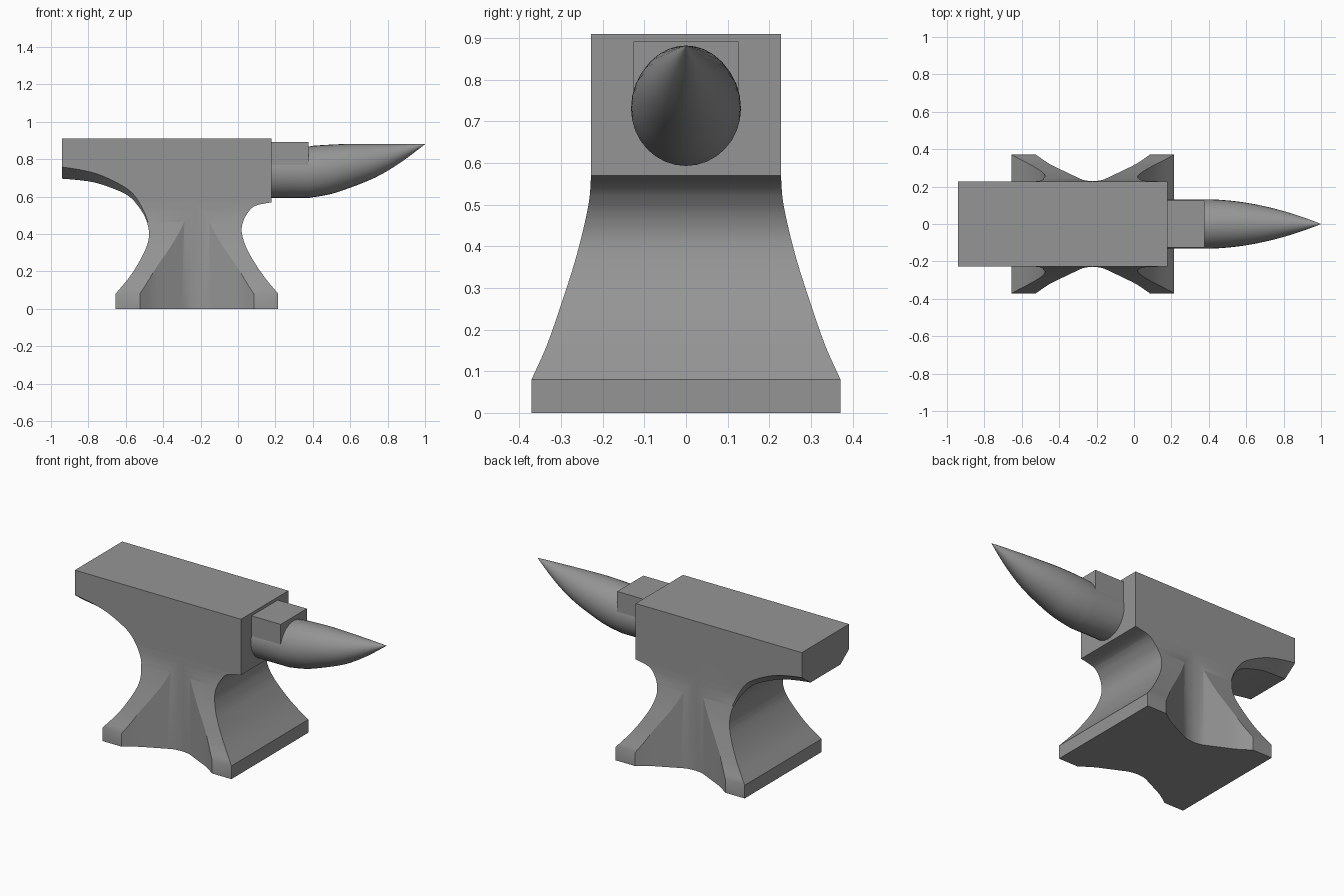
import bpy, bmesh, math
from mathutils import Vector

cube = bpy.data.objects.get("Cube")
if cube:
    bpy.data.objects.remove(cube, do_unlink=True)

steel = bpy.data.materials.new("steel grey")
steel.use_nodes = True
STEEL = (0.3, 0.3, 0.3, 1)
steel.diffuse_color = STEEL
steel.node_tree.nodes["Principled BSDF"].inputs["Base Color"].default_value = STEEL


def loft(name, sections):
    """Skin closed rings of points and cap both ends."""
    bm = bmesh.new()
    rings = [[bm.verts.new(p) for p in ring] for ring in sections]
    n = len(rings[0])
    for a, b in zip(rings, rings[1:]):
        for i in range(n):
            j = (i + 1) % n
            bm.faces.new((a[i], a[j], b[j], b[i]))
    bm.faces.new(rings[0])
    bm.faces.new(rings[-1])
    bmesh.ops.recalc_face_normals(bm, faces=bm.faces)
    mesh = bpy.data.meshes.new(name)
    bm.to_mesh(mesh)
    bm.free()
    mesh.materials.append(steel)
    obj = bpy.data.objects.new(name, mesh)
    bpy.context.collection.objects.link(obj)
    return obj


def activate(obj):
    bpy.ops.object.select_all(action='DESELECT')
    obj.select_set(True)
    bpy.context.view_layer.objects.active = obj


def boolean(target, tool, operation):
    activate(target)
    mod = target.modifiers.new("cut", 'BOOLEAN')
    mod.operation, mod.object, mod.solver = operation, tool, 'EXACT'
    bpy.ops.object.modifier_apply(modifier=mod.name)
    bpy.data.objects.remove(tool, do_unlink=True)


def smooth(obj, degrees):
    activate(obj)
    bpy.ops.object.shade_smooth_by_angle(angle=math.radians(degrees))


def spline(points, steps=3):
    """Catmull-Rom curve through 2D points."""
    pts = [Vector(p) for p in points]
    pts = [2 * pts[0] - pts[1]] + pts + [2 * pts[-1] - pts[-2]]
    out = []
    for a, b, c, d in zip(pts, pts[1:], pts[2:], pts[3:]):
        for k in range(steps):
            t = k / steps
            out.append(0.5 * (2 * b + (c - a) * t + (2 * a - 5 * b + 4 * c - d) * t * t
                              + (3 * b - a - 3 * c + d) * t ** 3))
    return out + [pts[-2]]


# Body: front outline, with curved heel underside and waist
heel = spline([(-1, .70), (-.87, .69), (-.765, .675), (-.66, .64), (-.58, .60), (-.52, .53),
               (-.487, .465), (-.476, .40), (-.487, .337), (-.525, .257), (-.58, .17), (-.655, .08)])
throat = spline([(.215, .08), (.145, .165), (.09, .245), (.043, .33), (.02, .41),
                 (.027, .465), (.05, .51), (.09, .55), (.18, .57)])
outline = [(-1, .91)] + heel + [(-.655, 0), (.215, 0)] + throat + [(.18, .91)]
body = loft("anvil_body", [[(x, y, z) for x, z in outline] for y in (-.5, .5)])

# Flared feet: end outline intersected with the body
flare = spline([(.371, .08), (.335, .16), (.30, .26), (.262, .38), (.234, .50), (.228, .57)])
half = [(.371, -.1)] + flare + [(.228, 1)]
ends = half + [(-y, z) for y, z in reversed(half)]
boolean(body, loft("flare_cutter", [[(x, y, z) for y, z in ends] for x in (-1.2, .4)]), 'INTERSECT')

# Scooped sides: plan outline intersected with the body
CENTRE = -.22
scoop = spline([(0, .2285), (.05, .235), (.10, .257), (.165, .288), (.235, .323), (.305, .371)])
right = [(CENTRE + x, y) for x, y in scoop] + [(CENTRE + .36, .42), (.5, .42)]
left = [(2 * CENTRE - x, y) for x, y in reversed(right[1:])]
plan = left + right
plan += [(x, -y) for x, y in reversed(plan)]
boolean(body, loft("scoop_cutter", [[(x, y, z) for x, y in plan] for z in (-.3, 1.2)]), 'INTERSECT')

# Chamfer under both sides of the heel, fading out toward the waist
path = [Vector((-1.1, .705))] + heel[:19]
for side in (-1, 1):
    rings = []
    for i, p in enumerate(path):
        t = max(0, i - 1) / (len(path) - 2)
        tangent = path[min(i + 1, len(path) - 1)] - path[max(i - 1, 0)]
        out = Vector((tangent.y, -tangent.x)).normalized()
        fade = 1 - t ** 1.3 * 1.06
        upper = Vector((.228, -.064 * fade))
        lower = Vector((.228 - .088 * fade, 0))
        step = Vector((.088, -.064)) * .4
        corner = Vector((upper.x + step.x, lower.y - step.y))
        ring = []
        for y, d in (upper + step, corner, lower - step):
            q = p + out * d
            ring.append((q.x, side * y, q.y))
        rings.append(ring)
    boolean(body, loft("chamfer_cutter", rings), 'DIFFERENCE')
smooth(body, 25)

# Horn: round neck section, then a taper rising to the point
lower_edge = spline([(.38, .593), (.48, .61), (.57, .637), (.73, .70), (.866, .78), (1, .88)], 4)
sections = []
for x, low in [Vector((.17, .593))] + lower_edge:
    t = max(0, (x - .38) / .62)
    top = .868 + .014 * min(1, t * 3) ** .6
    width = .132 * max(.002, 1 - t ** 1.9)
    mid, tall = (top + low) / 2, max(.0005, (top - low) / 2)
    angles = [math.tau * k / 32 for k in range(32)]
    sections.append([(x, width * math.cos(a), mid + tall * math.sin(a)) for a in angles])
smooth(loft("horn", sections), 35)

# Square step between face and horn
step_outline = [(-.126, .735), (.126, .735), (.126, .892), (-.126, .892)]
loft("horn_step", [[(x, y, z) for y, z in step_outline] for x in (.17, .376)])
